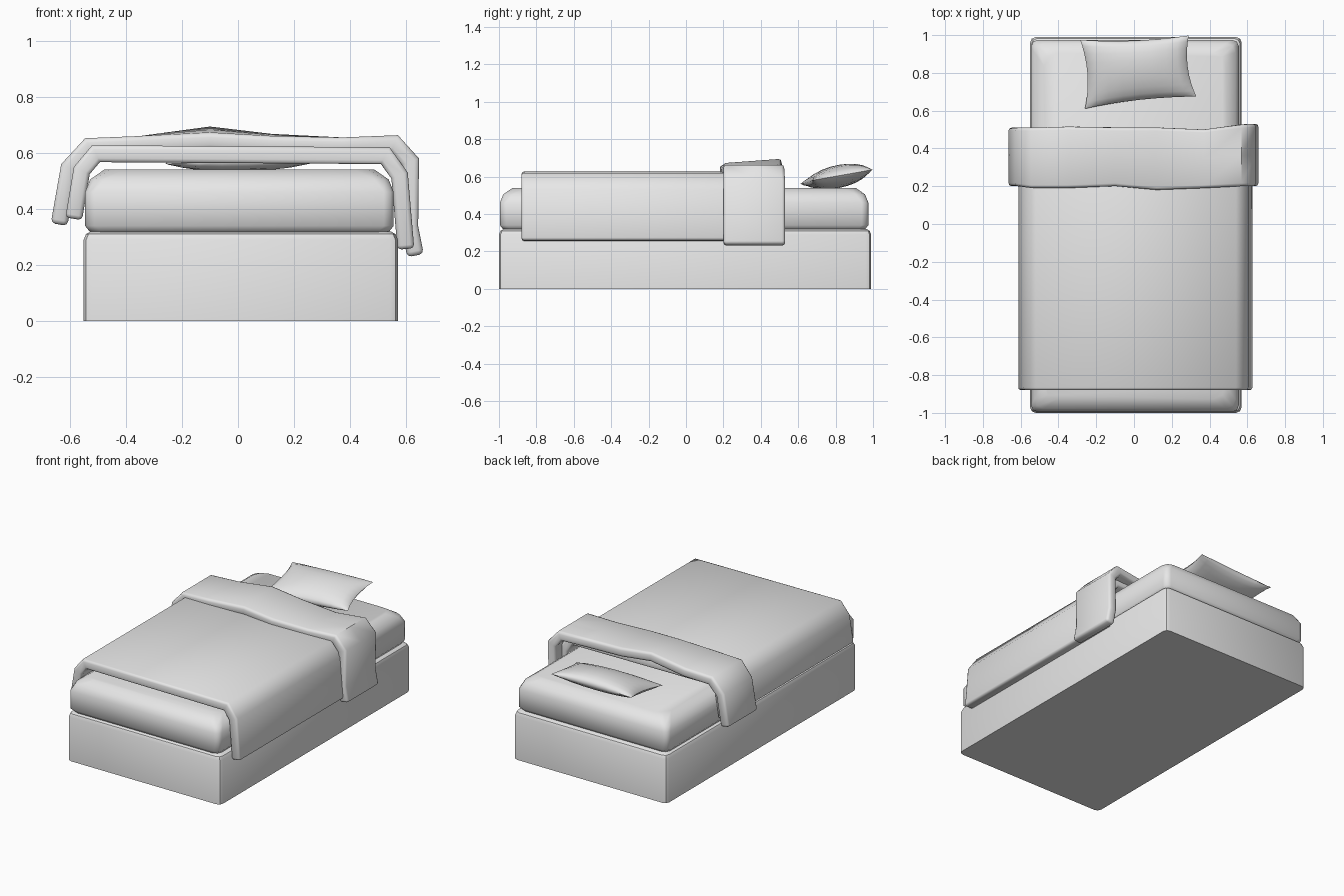
import bpy
import bmesh
import math
from mathutils import Vector

cube = bpy.data.objects.get("Cube")
if cube:
    bpy.data.objects.remove(cube, do_unlink=True)

GREY = (0.8, 0.8, 0.8, 1.0)
fabric = bpy.data.materials.new("light_grey")
fabric.use_nodes = True
fabric.diffuse_color = GREY
fabric.node_tree.nodes["Principled BSDF"].inputs["Base Color"].default_value = GREY


def finish(name, bm, angle, thickness=0.0, bevel=0.0):
    """Turn a bmesh into a shaded object, with optional thickness and soft edges."""
    mesh = bpy.data.meshes.new(name)
    bm.to_mesh(mesh)
    bm.free()
    mesh.materials.append(fabric)
    obj = bpy.data.objects.new(name, mesh)
    bpy.context.collection.objects.link(obj)
    bpy.ops.object.select_all(action='DESELECT')
    obj.select_set(True)
    bpy.context.view_layer.objects.active = obj
    if thickness:
        solid = obj.modifiers.new("thickness", 'SOLIDIFY')
        solid.thickness = thickness
        solid.offset = -1
        solid.use_even_offset = True
        bpy.ops.object.modifier_apply(modifier=solid.name)
    if bevel:
        soft = obj.modifiers.new("soft_edges", 'BEVEL')
        soft.width = bevel
        soft.segments = 2
        soft.limit_method = 'ANGLE'
        soft.angle_limit = math.radians(60)
        bpy.ops.object.modifier_apply(modifier=soft.name)
    bpy.ops.object.shade_smooth_by_angle(angle=math.radians(angle))
    return obj


def rounded_block(name, x0, x1, y0, y1, rings, angle):
    """Stack of rounded rectangles; each ring is (z, inset, corner radius)."""
    bm = bmesh.new()
    loops = []
    for z, inset, r in rings:
        corners = ((x1, y1, -1, -1), (x0, y1, 1, -1), (x0, y0, 1, 1), (x1, y0, -1, 1))
        loop = []
        for k, (cx, cy, sx, sy) in enumerate(corners):
            for step in range(3):
                a = math.radians(90 * k + 45 * step)
                loop.append(bm.verts.new((cx + sx * (inset + r) + r * math.cos(a),
                                          cy + sy * (inset + r) + r * math.sin(a), z)))
        loops.append(loop)
    n = len(loops[0])
    for low, high in zip(loops, loops[1:]):
        for i in range(n):
            j = (i + 1) % n
            bm.faces.new((low[i], low[j], high[j], high[i]))
    bm.faces.new(list(reversed(loops[0])))
    bm.faces.new(loops[-1])
    return finish(name, bm, angle)


def draped_sheet(name, rows, thickness, bevel, angle):
    """Sheet through rows of points running from -x to +x, ordered front to back."""
    bm = bmesh.new()
    grid = [[bm.verts.new(p) for p in row] for row in rows]
    for a, b in zip(grid, grid[1:]):
        for i in range(len(a) - 1):
            bm.faces.new((a[i], a[i + 1], b[i + 1], b[i]))
    return finish(name, bm, angle, thickness, bevel)


# Bed base and mattress
rounded_block("bed_base", -0.55, 0.57, -1.0, 0.99,
              [(0, 0, 0.03), (0.29, 0, 0.03), (0.31, 0.008, 0.03), (0.32, 0.025, 0.03)], 35)
rounded_block("mattress", -0.545, 0.555, -0.995, 0.975,
              [(0.305, 0.05, 0.05), (0.315, 0.02, 0.04), (0.34, 0, 0.035),
               (0.46, 0, 0.035), (0.505, 0.018, 0.05), (0.54, 0.068, 0.07)], 50)

# Blanket, hanging lower on the +x side
blanket_profile = [(-0.615, 0.37), (-0.585, 0.55), (-0.52, 0.627),
                   (0.54, 0.62), (0.605, 0.53), (0.628, 0.26)]
draped_sheet("blanket", [[(x, y, z) for x, z in blanket_profile] for y in (-0.88, 0.46)],
             0.06, 0.014, 50)

# Turned-down fold: x, z, front y, back y, rise toward the back
fold_profile = [
    (-0.667, 0.35, 0.20, 0.51, 0),
    (-0.63, 0.56, 0.20, 0.51, 0),
    (-0.545, 0.652, 0.19, 0.51, 0),
    (-0.35, 0.66, 0.19, 0.515, 0),
    (-0.10, 0.672, 0.20, 0.51, 0.023),
    (0.12, 0.66, 0.18, 0.51, 0.008),
    (0.37, 0.655, 0.19, 0.50, 0),
    (0.57, 0.663, 0.20, 0.525, 0),
    (0.645, 0.58, 0.20, 0.53, 0),
    (0.642, 0.34, 0.20, 0.53, 0),
    (0.662, 0.24, 0.20, 0.53, 0),
]
draped_sheet("blanket_fold",
             [[(x, front + (back - front) * t, z + rise * t)
               for x, z, front, back, rise in fold_profile] for t in (0, 0.5, 1)],
             0.06, 0.016, 50)

# Pillow: two puffed grids sharing a rim, with pointed corners
FRONT_L, FRONT_R = Vector((-0.26, 0.61, 0.56)), Vector((0.33, 0.675, 0.58))
BACK_L, BACK_R = Vector((-0.285, 0.975, 0.625)), Vector((0.29, 0.998, 0.637))
N = 10


def pillow_point(u, v, side):
    pinch_u = u * (1 - 0.09 * (1 - v * v))
    pinch_v = v * (1 - 0.09 * (1 - u * u))
    s, t = (pinch_u + 1) / 2, (pinch_v + 1) / 2
    p = FRONT_L.lerp(FRONT_R, s).lerp(BACK_L.lerp(BACK_R, s), t)
    puff = max(0, (1 - u * u) * (1 - v * v)) ** 0.5
    p.z += side * 0.062 * puff
    p.z = max(p.z, 0.538)
    return p


bm = bmesh.new()
for side in (1, -1):
    # Sine spacing crowds the rows near the rim
    steps = [math.sin(math.pi * (i / N - 0.5)) for i in range(N + 1)]
    grid = [[bm.verts.new(pillow_point(u, v, side)) for u in steps] for v in steps]
    for a, b in zip(grid, grid[1:]):
        for i in range(N):
            quad = (a[i], a[i + 1], b[i + 1], b[i])
            bm.faces.new(quad if side > 0 else quad[::-1])
bmesh.ops.remove_doubles(bm, verts=bm.verts, dist=0.0005)
finish("pillow", bm, 60)
